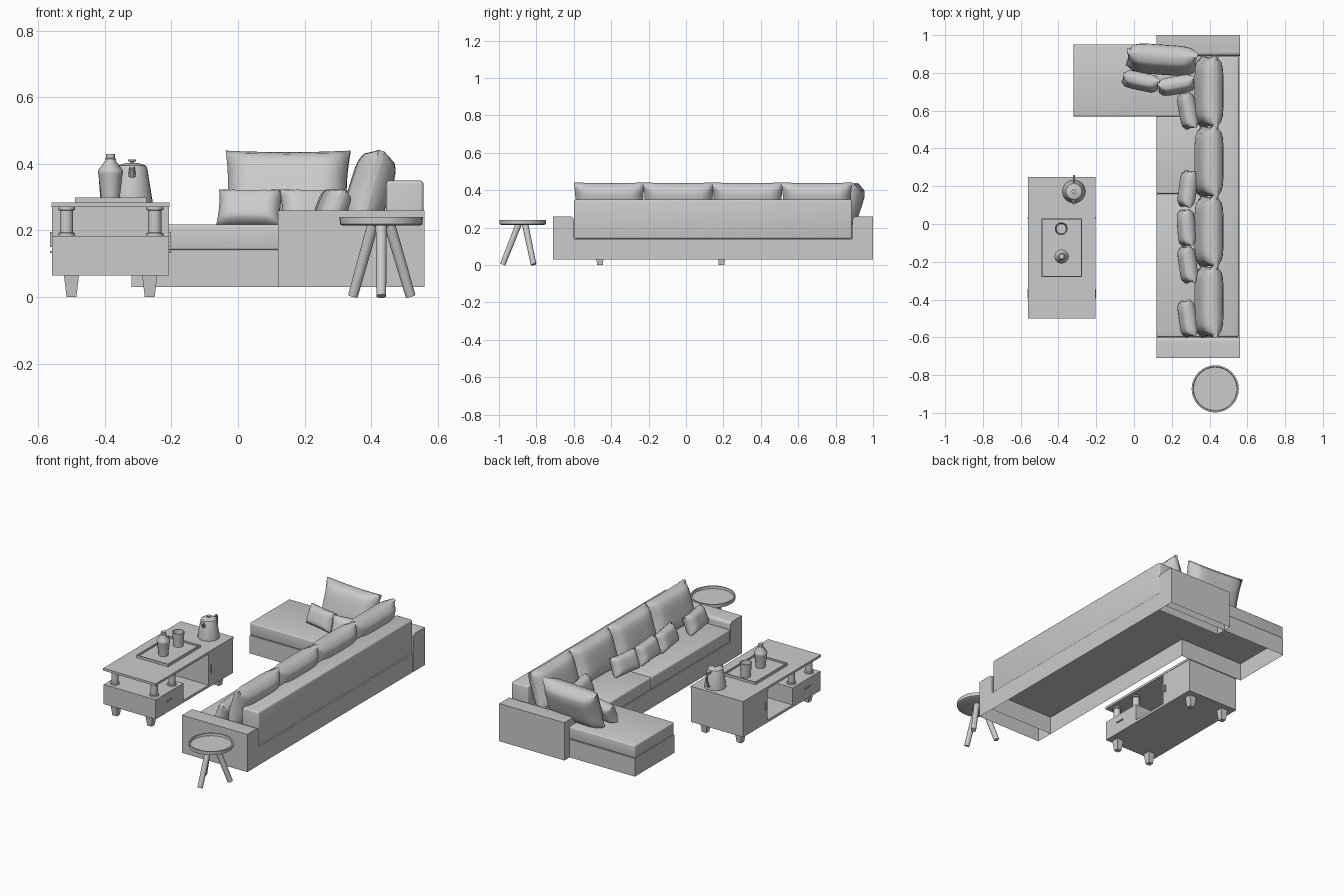
import bpy, bmesh, math
from mathutils import Vector, Matrix

default = bpy.data.objects.get("Cube")
if default:
    bpy.data.objects.remove(default, do_unlink=True)

grey = bpy.data.materials.new("plain_grey")
grey.use_nodes = True
grey.diffuse_color = (0.6, 0.6, 0.6, 1)
grey.node_tree.nodes["Principled BSDF"].inputs["Base Color"].default_value = (0.6, 0.6, 0.6, 1)


def finish(name, bm, smooth=None):
    bmesh.ops.recalc_face_normals(bm, faces=bm.faces)
    mesh = bpy.data.meshes.new(name)
    bm.to_mesh(mesh)
    bm.free()
    mesh.materials.append(grey)
    obj = bpy.data.objects.new(name, mesh)
    bpy.context.collection.objects.link(obj)
    if smooth:
        bpy.ops.object.select_all(action="DESELECT")
        obj.select_set(True)
        bpy.context.view_layer.objects.active = obj
        bpy.ops.object.shade_smooth_by_angle(angle=math.radians(smooth))
    return obj


def box(name, x, y, z, bevel=0, segments=3):
    bm = bmesh.new()
    bmesh.ops.create_cube(bm, size=1)
    for v in bm.verts:
        v.co = [a + (b - a) * (c + 0.5) for (a, b), c in zip((x, y, z), v.co)]
    if bevel:
        bmesh.ops.bevel(bm, geom=bm.edges[:], offset=bevel, segments=segments,
                        profile=0.5, affect="EDGES")
    return finish(name, bm, 40 if bevel else None)


def prism(name, points, direction, open_bottom=True, smooth=None):
    """Extrude a flat outline, leaving the underside open if asked."""
    bm = bmesh.new()
    face = bm.faces.new([bm.verts.new(p) for p in points])
    ext = bmesh.ops.extrude_face_region(bm, geom=[face], use_keep_orig=True)
    bmesh.ops.translate(bm, vec=direction,
                        verts=[g for g in ext["geom"] if isinstance(g, bmesh.types.BMVert)])
    if open_bottom:
        low = min(v.co.z for v in bm.verts) + 0.001
        bottom = [f for f in bm.faces if all(v.co.z < low for v in f.verts)]
        bmesh.ops.delete(bm, geom=bottom, context="FACES")
    return finish(name, bm, smooth)


def lathe(name, profile, at, sides=24, smooth=40):
    """Turn (radius, height) points around the vertical axis."""
    bm = bmesh.new()
    rings = []
    for r, z in profile:
        rings.append([bm.verts.new((at[0] + r * math.cos(math.tau * i / sides),
                                    at[1] + r * math.sin(math.tau * i / sides), z))
                      for i in range(sides)])
    for a, b in zip(rings, rings[1:]):
        for i in range(sides):
            j = (i + 1) % sides
            bm.faces.new((a[i], a[j], b[j], b[i]))
    bm.faces.new(rings[0])
    bm.faces.new(rings[-1])
    return finish(name, bm, smooth)


def rod(name, a, b, r1, r2, sides=16, smooth=40):
    a, b = Vector(a), Vector(b)
    d = b - a
    bm = bmesh.new()
    turn = d.to_track_quat("Z", "Y").to_matrix().to_4x4()
    spin = Matrix.Rotation(math.pi / sides, 4, "Z")
    bmesh.ops.create_cone(bm, cap_ends=True, segments=sides, radius1=r1, radius2=r2,
                          depth=d.length, matrix=Matrix.Translation((a + b) / 2) @ turn @ spin)
    return finish(name, bm, smooth)


def pillow(name, at, size, lean, yaw):
    """Puffed cushion: thick in the middle, pinched at the seams."""
    bm = bmesh.new()
    bmesh.ops.create_cube(bm, size=2)
    bmesh.ops.subdivide_edges(bm, edges=bm.edges[:], cuts=11, use_grid_fill=True)
    w, t, h = (s / 2 for s in size)
    place = (Matrix.Translation(at) @ Matrix.Rotation(math.radians(yaw), 4, "Z")
             @ Matrix.Rotation(math.radians(-lean), 4, "X"))
    for v in bm.verts:
        u, d, s = v.co
        puff = 0.15 + 0.85 * math.sqrt((1 - abs(u) ** 5) * (1 - abs(s) ** 4))
        v.co = place @ Vector((w * u * (1 - 0.05 * (1 - s * s)), t * d * puff,
                               h * s * (1 - 0.04 * (1 - u * u))))
    return finish(name, bm, 60)


# Sofa base: L-shaped hollow plinth and two arms
prism("sofa_base", [(0.12, -0.6, 0.03), (0.559, -0.6, 0.03), (0.559, 0.95, 0.03),
                    (-0.32, 0.95, 0.03), (-0.32, 0.57, 0.03), (0.12, 0.57, 0.03)], (0, 0, 0.11))
for name, outer, inner in (("front_arm", -0.71, -0.6), ("rear_arm", 1.0, 0.89)):
    s = 1 if inner > outer else -1
    r = 0.02
    curve = [(0.12, inner - s * r * (1 - math.cos(a)), 0.26 - r * (1 - math.sin(a)))
             for a in (math.pi / 2 * i / 5 for i in range(6))]
    prism(name, [(0.12, outer, 0.03), (0.12, inner, 0.03)] + curve + [(0.12, outer, 0.26)],
          (0.44, 0, 0), smooth=40)
box("sofa_back", (0.445, 0.557), (-0.598, 0.888), (0.14, 0.35), 0.01)

# Seat cushions
for name, x, y in (("front_seat", (0.12, 0.45), (-0.598, 0.16)),
                   ("middle_seat", (0.12, 0.45), (0.16, 0.57)),
                   ("chaise_seat", (-0.32, 0.45), (0.57, 0.95))):
    box(name, x, y, (0.141, 0.218), 0.008)

# Back cushions and scatter pillows
for i in range(4):
    pillow("back_cushion", (0.397, -0.41 + 0.37 * i, 0.327), (0.38, 0.125, 0.235), 17, -90)
pillow("chaise_back_cushion", (0.148, 0.87, 0.325), (0.375, 0.13, 0.235), 18, -4)
for x, y, yaw in ((0.035, 0.755, -12), (0.225, 0.735, 10), (0.285, 0.6, -80), (0.285, 0.185, -98),
                  (0.277, -0.02, -86), (0.285, -0.215, -82), (0.285, -0.5, -82)):
    pillow("scatter_pillow", (x, y, 0.268), (0.195, 0.08, 0.115), 22, yaw)

# Coffee table: floor, cupboard, drawer block, top on posts
X = (-0.558, -0.207)
box("table_floor", X, (-0.23, 0.01), (0.065, 0.08))
box("table_cupboard", X, (0.01, 0.247), (0.065, 0.27))
box("table_drawers", X, (-0.497, -0.23), (0.065, 0.184))
box("table_top", (-0.56, -0.205), (-0.5, 0.25), (0.27, 0.284))
for x in (-0.515, -0.25):
    for y in (-0.45, -0.28):
        lathe("table_post", [(0.026, 0.184), (0.026, 0.192), (0.02, 0.194), (0.02, 0.26),
                             (0.026, 0.262), (0.026, 0.27)], (x, y))
for side, x in ((-1, X[0]), (1, X[1])):
    span = sorted((x, x + side * 0.006))
    box("drawer_handle", span, (-0.395, -0.345), (0.132, 0.139))
    box("door_handle", span, (0.03, 0.037), (0.15, 0.195))
for x in (-0.5, -0.265):
    for y in (-0.46, 0.19):
        rod("table_leg", (x, y, 0), (x, y, 0.066), 0.021, 0.032, 4, None)

# Serving tray: base with raised rim
box("tray_base", (-0.488, -0.277), (-0.278, 0.028), (0.284, 0.289))
for x in (-0.49, -0.281):
    box("tray_rim", (x, x + 0.006), (-0.28, 0.03), (0.284, 0.299))
for y in (-0.28, 0.024):
    box("tray_rim", (-0.49, -0.275), (y, y + 0.006), (0.284, 0.299))

# Bottle, cup and jug
lathe("bottle", [(0.027, 0.289), (0.036, 0.368), (0.038, 0.375), (0.036, 0.382), (0.017, 0.408),
                 (0.017, 0.415), (0.014, 0.417), (0.014, 0.429)], (-0.383, -0.172), 12)
lathe("cup", [(0.028, 0.289), (0.034, 0.372), (0.031, 0.372), (0.026, 0.295)], (-0.385, -0.025))
J = (-0.318, 0.172)
lathe("jug", [(0.061, 0.284), (0.061, 0.292), (0.046, 0.385), (0.042, 0.395), (0.02, 0.402),
              (0.006, 0.403), (0.006, 0.407), (0.012, 0.408), (0.012, 0.413)], J)
path = [(J[0], J[1] + d, z) for d, z in ((0.04, 0.385), (0.075, 0.388), (0.082, 0.37), (0.074, 0.31),
                                         (0.055, 0.305))]
for a, b in zip(path, path[1:]):
    rod("jug_handle", a, b, 0.006, 0.006, 8)
rod("jug_spout", (J[0], J[1] - 0.045, 0.365), (J[0], J[1] - 0.062, 0.392), 0.012, 0.008, 8)

# Round side table: rimmed top on three splayed legs
C = (0.43, -0.873)
lathe("side_table_top", [(0.116, 0.215), (0.124, 0.219), (0.125, 0.24), (0.117, 0.24),
                         (0.115, 0.226)], C, 32)
for foot, head in (((0.345, -0.815), (0.405, -0.86)), ((0.518, -0.815), (0.455, -0.86)),
                   ((0.43, -0.98), (0.43, -0.895))):
    rod("side_table_leg", (*foot, 0.003), (*head, 0.218), 0.015, 0.017)
